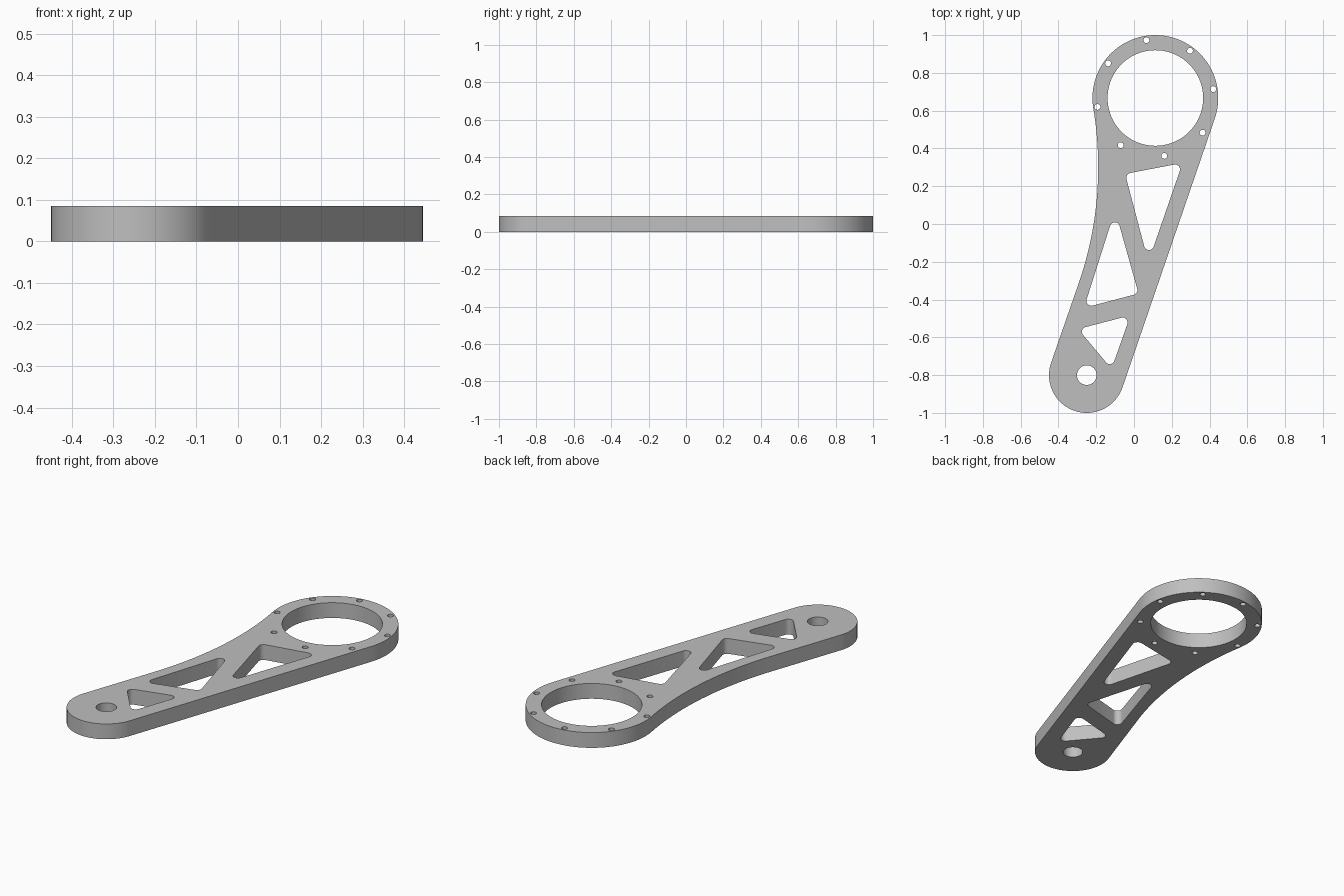
import bpy
import bmesh
from math import atan2, cos, sin, pi, radians, hypot
from mathutils import Vector

THICK = 0.085
BIG, BIG_R = Vector((0.113, 0.667)), 0.333      # ring end
SMALL, SMALL_R = Vector((-0.25, -0.80)), 0.20   # pivot end

cube = bpy.data.objects.get("Cube")
if cube:
    bpy.data.objects.remove(cube, do_unlink=True)


def arc(c, r, a0, a1, n):
    return [Vector((c[0] + r * cos(a0 + (a1 - a0) * i / n),
                    c[1] + r * sin(a0 + (a1 - a0) * i / n))) for i in range(n + 1)]


def circle(c, r, n):
    return arc(c, r, 0, 2 * pi, n)[:-1]


def rounded(corners, r, n=8):
    """Polygon with every corner replaced by a tangent arc."""
    pts = []
    for i, p in enumerate(corners):
        p = Vector(p)
        u = (Vector(corners[i - 1]) - p).normalized()
        v = (Vector(corners[(i + 1) % len(corners)]) - p).normalized()
        half = u.angle(v) / 2
        c = p + (u + v).normalized() * (r / sin(half))
        t = r * cos(half) / sin(half)
        s, e = p + u * t - c, p + v * t - c
        a0, a1 = atan2(s.y, s.x), atan2(e.y, e.x)
        sweep = (a1 - a0 + pi) % (2 * pi) - pi
        pts += arc(c, r, a0, a0 + sweep, n)
    return pts


# Outline: two round ends, straight right edge, left edge with concave sweep
tan_r = radians(-18.95)
tan_l = pi + tan_r * -1 - radians(37.9)
sweep_c = Vector((-2.07, 0.301))
to_big = BIG - sweep_c
sweep_r = to_big.length - BIG_R
join = atan2(to_big.y, to_big.x)
outline = arc(BIG, BIG_R, tan_r, join + pi, 64)
outline += arc(sweep_c, sweep_r, join, tan_l - pi, 24)[1:]
outline += arc(SMALL, SMALL_R, tan_l, tan_r + 2 * pi, 48)

# Openings: bearing bore, pivot hole, bolt circle and three truss windows
loops = [outline, circle(BIG, 0.253, 96), circle(SMALL, 0.052, 40)]
for k in range(8):
    a = radians(8.75 + 45 * k)
    loops.append(circle(BIG + Vector((cos(a), sin(a))) * 0.31, 0.0155, 20))
for tri in (
    [(-0.047, 0.265), (0.257, 0.323), (0.076, -0.201)],
    [(-0.265, -0.444), (0.024, -0.368), (-0.100, 0.074)],
    [(-0.296, -0.556), (-0.019, -0.484), (-0.119, -0.767)],
):
    loops.append(rounded(tri, 0.026))

# Fill the flat profile and extrude it to a plate
bm = bmesh.new()
edges = []
for loop in loops:
    vs = [bm.verts.new((p.x, p.y, 0)) for p in loop]
    edges += [bm.edges.new((vs[i - 1], vs[i])) for i in range(len(vs))]
bmesh.ops.triangle_fill(bm, edges=edges, use_beauty=True, normal=(0, 0, 1))
top = bmesh.ops.extrude_face_region(bm, geom=bm.faces[:], use_keep_orig=True)
bmesh.ops.translate(bm, vec=(0, 0, THICK),
                    verts=[g for g in top["geom"] if isinstance(g, bmesh.types.BMVert)])
bmesh.ops.recalc_face_normals(bm, faces=bm.faces[:])
mesh = bpy.data.meshes.new("arm_plate")
bm.to_mesh(mesh)
bm.free()

plate = bpy.data.objects.new("arm_plate", mesh)
bpy.context.collection.objects.link(plate)

# Plain grey metal
mat = bpy.data.materials.new("light_grey")
mat.use_nodes = True
grey = (0.52, 0.52, 0.52, 1)
mat.diffuse_color = grey
mat.node_tree.nodes["Principled BSDF"].inputs["Base Color"].default_value = grey
mesh.materials.append(mat)

bpy.ops.object.select_all(action="DESELECT")
plate.select_set(True)
bpy.context.view_layer.objects.active = plate
bpy.ops.object.shade_smooth_by_angle(angle=radians(30))
